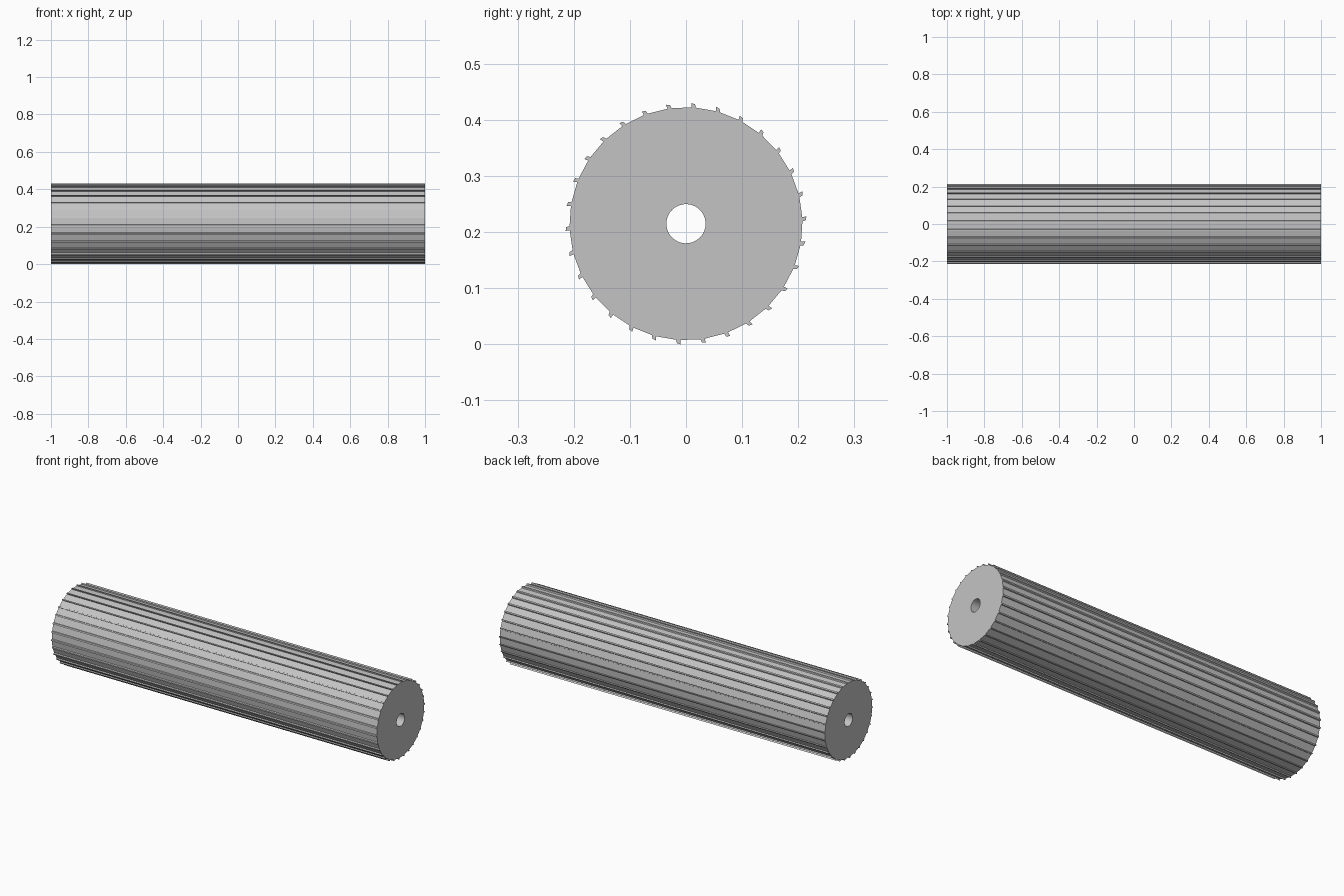
import bpy, bmesh, math

cube = bpy.data.objects.get("Cube")
if cube:
    bpy.data.objects.remove(cube, do_unlink=True)

TEETH = 30
STEP = math.tau / TEETH
PHASE = math.radians(2.2)
HALF_LENGTH = 1.0
CENTRE_Z = 0.215
BORE = 0.035

# One tooth as (radius, sideways offset), with its tip leaning forward
TOOTH = [(0.2075, -0.004), (0.2135, -0.002), (0.215, 0.005), (0.2075, 0.0035)]

steel = bpy.data.materials.new("light grey metal")
steel.use_nodes = True
grey = (0.55, 0.55, 0.55, 1)
steel.diffuse_color = grey
steel.node_tree.nodes["Principled BSDF"].inputs["Base Color"].default_value = grey

bm = bmesh.new()


def edge_pair(radius, offset, angle):
    """Matching vertices on the left and right end faces."""
    y = radius * math.cos(angle) - offset * math.sin(angle)
    z = radius * math.sin(angle) + offset * math.cos(angle) + CENTRE_Z
    return [bm.verts.new((x, y, z)) for x in (-HALF_LENGTH, HALF_LENGTH)]


def wall(a, b):
    bm.faces.new((a[0], a[1], b[1], b[0]))


def caps(pairs):
    for end in (0, 1):
        bm.faces.new([p[end] for p in pairs])


angles = [PHASE + i * STEP for i in range(TEETH)]
bore = [edge_pair(BORE, 0, a) for a in angles]
teeth = [[edge_pair(r, t, a) for r, t in TOOTH] for a in angles]

# Each sector: tooth, flat land, bore wall and end faces
for i in range(TEETH):
    j = (i + 1) % TEETH
    outline = teeth[i] + [teeth[j][0]]
    for a, b in zip(outline, outline[1:]):
        wall(a, b)
    wall(bore[j], bore[i])
    caps(teeth[i])
    caps([bore[i], teeth[i][0], teeth[i][3], teeth[j][0], bore[j]])

bmesh.ops.recalc_face_normals(bm, faces=bm.faces)
mesh = bpy.data.meshes.new("toothed_roller")
bm.to_mesh(mesh)
bm.free()
mesh.materials.append(steel)

roller = bpy.data.objects.new("toothed_roller", mesh)
bpy.context.collection.objects.link(roller)
bpy.ops.object.select_all(action="DESELECT")
roller.select_set(True)
bpy.context.view_layer.objects.active = roller
bpy.ops.object.shade_smooth_by_angle(angle=math.radians(25))
